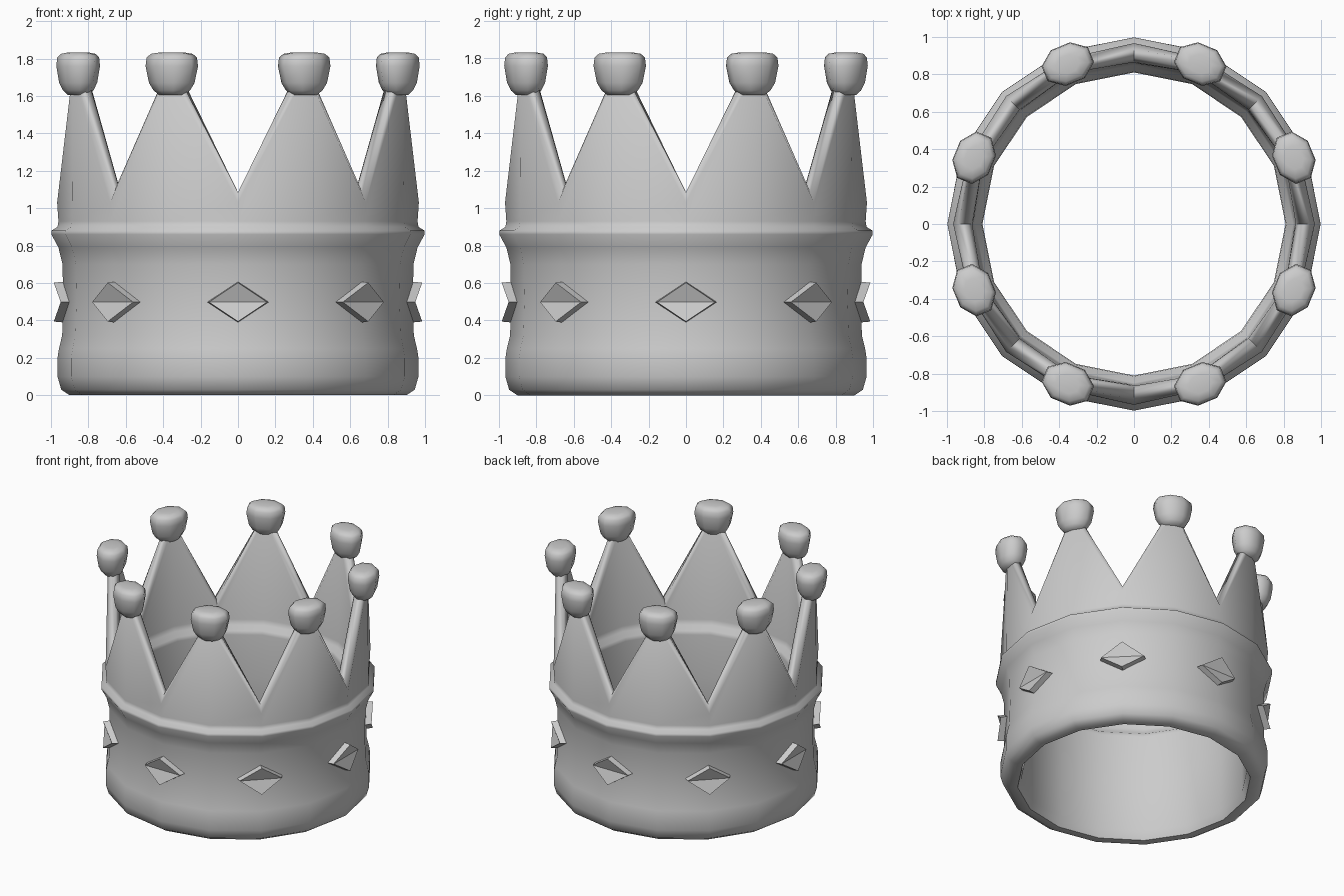
import bpy, bmesh
from math import sin, cos, pi, radians

if "Cube" in bpy.data.objects:
    bpy.data.objects.remove(bpy.data.objects["Cube"])

N = 16  # sides of the ring: even corners are valleys, odd corners are peaks


def finish(bm, name, smooth_angle=None):
    bmesh.ops.recalc_face_normals(bm, faces=bm.faces)
    mesh = bpy.data.meshes.new(name)
    bm.to_mesh(mesh)
    bm.free()
    ob = bpy.data.objects.new(name, mesh)
    bpy.context.collection.objects.link(ob)
    if smooth_angle:
        bpy.ops.object.select_all(action='DESELECT')
        ob.select_set(True)
        bpy.context.view_layer.objects.active = ob
        bpy.ops.object.shade_smooth_by_angle(angle=radians(smooth_angle))
    return ob


def bridge(bm, a, b):
    n = len(a)
    for i in range(n):
        j = (i + 1) % n
        bm.faces.new((a[i], a[j], b[j], b[i]))


# Crown shell: closed profile (radius, height, peak rise, peak radius shift)
profile = [
    (0.90, 0.0, 0, 0), (0.945, 0.03, 0, 0), (0.965, 0.10, 0, 0),
    (0.965, 0.20, 0, 0), (0.957, 0.25, 0, 0), (0.94, 0.32, 0, 0),
    (0.935, 0.50, 0, 0), (0.938, 0.70, 0, 0), (0.96, 0.79, 0, 0),
    (0.998, 0.86, 0, 0), (0.997, 0.88, 0, 0), (0.965, 0.90, 0, 0),
    (0.96, 0.93, 0, 0), (0.967, 1.03, 0.70, -0.01),
    (0.94, 1.085, 0.70, -0.005), (0.89, 1.085, 0.70, 0.005),
    (0.865, 1.03, 0.70, 0.01), (0.86, 0.94, 0, 0), (0.85, 0.90, 0, 0),
    (0.815, 0.87, 0, 0), (0.81, 0.84, 0, 0), (0.815, 0.50, 0, 0),
    (0.815, 0.06, 0, 0), (0.84, 0.0, 0, 0),
]
bm = bmesh.new()
rings = []
for r, z, rise, shift in profile:
    ring = []
    for i in range(N):
        a = 2 * pi * i / N
        odd = i % 2
        rr = r + shift * odd
        ring.append(bm.verts.new((rr * cos(a), rr * sin(a), z + rise * odd)))
    rings.append(ring)
for k in range(len(rings)):
    bridge(bm, rings[k], rings[(k + 1) % len(rings)])
finish(bm, "crown_band", 60)

# Knobs on the peaks: flattened eight-sided balls, wider along the ring
knob = [(1.605, 0.48), (1.63, 0.70), (1.67, 0.87), (1.76, 1.0),
        (1.805, 0.96), (1.825, 0.80), (1.833, 0.45)]
for k in range(8):
    bm = bmesh.new()
    ang = 2 * pi * (k + 0.5) / 8
    rings = []
    for z, s in knob:
        ring = []
        for i in range(8):
            t = 2 * pi * (i + 0.5) / 8
            u = 0.925 + 0.112 * s * cos(t)
            v = 0.145 * s * sin(t)
            ring.append(bm.verts.new((u * cos(ang) - v * sin(ang),
                                      u * sin(ang) + v * cos(ang), z)))
        rings.append(ring)
    for a, b in zip(rings, rings[1:]):
        bridge(bm, a, b)
    bm.faces.new(rings[0])
    bm.faces.new(rings[-1])
    finish(bm, f"knob_{k + 1}", 80)

# Diamond gems around the band, side corners set back to follow the ring
for k in range(8):
    bm = bmesh.new()
    ang = 2 * pi * k / 8

    def diamond(tip_r, side_r, w, h):
        pts = [(tip_r, 0, h), (side_r, w, 0), (tip_r, 0, -h), (side_r, -w, 0)]
        return [bm.verts.new((u * cos(ang) - v * sin(ang),
                              u * sin(ang) + v * cos(ang), 0.498 + z))
                for u, v, z in pts]

    front = diamond(0.985, 0.948, 0.155, 0.104)
    back = diamond(0.92, 0.885, 0.167, 0.11)
    bridge(bm, front, back)
    for q in (front, back):
        bm.faces.new((q[0], q[1], q[3]))
        bm.faces.new((q[1], q[2], q[3]))
    finish(bm, f"gem_{k + 1}")
